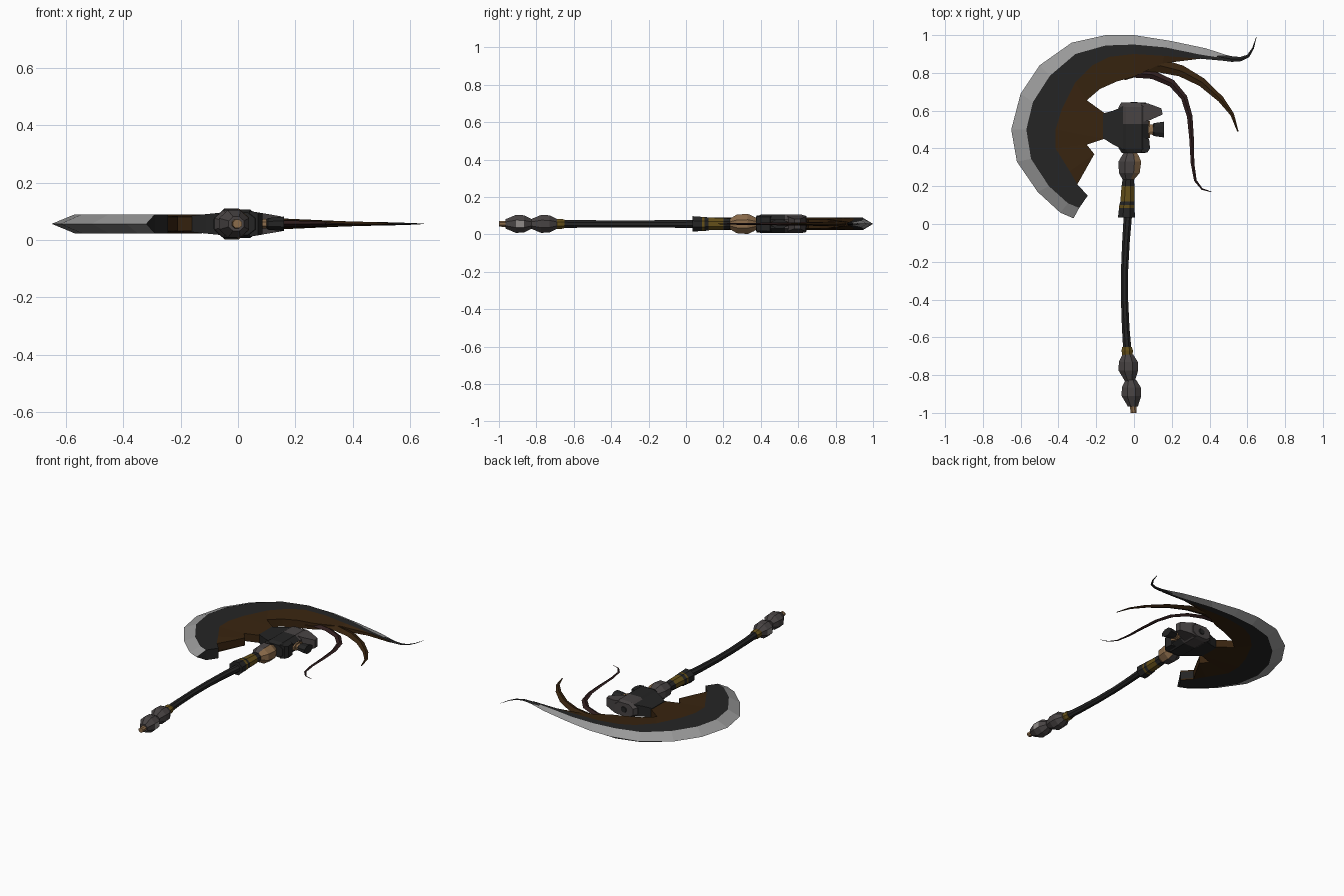
import bpy, bmesh, math
from mathutils import Vector

cube = bpy.data.objects.get("Cube")
if cube:
    bpy.data.objects.remove(cube)

MID = .056  # height of the flat symmetry plane


def material(name, r, g, b):
    m = bpy.data.materials.new(name)
    m.use_nodes = True
    m.diffuse_color = (r, g, b, 1)
    bsdf = next(n for n in m.node_tree.nodes if n.type == 'BSDF_PRINCIPLED')
    bsdf.inputs["Base Color"].default_value = (r, g, b, 1)
    bsdf.inputs["Roughness"].default_value = .8
    return m


steel = material("steel edge", .32, .32, .32)
dark = material("dark iron", .018, .018, .018)
brown = material("dark brown", .04, .018, .005)
gold = material("old gold", .13, .08, .01)
grey = material("warm grey", .065, .057, .057)
tan = material("tan bronze", .26, .15, .07)
pale = material("pale grey", .28, .26, .25)
plum = material("dark plum", .03, .013, .013)


def finish(name, bm, mats):
    """Weld, orient and link a mesh built around the symmetry plane."""
    bmesh.ops.remove_doubles(bm, verts=bm.verts, dist=.0005)
    bmesh.ops.recalc_face_normals(bm, faces=bm.faces)
    me = bpy.data.meshes.new(name)
    bm.to_mesh(me)
    bm.free()
    for m in mats:
        me.materials.append(m)
    ob = bpy.data.objects.new(name, me)
    ob.location.z = MID
    bpy.context.collection.objects.link(ob)
    return ob


def loft(name, rings, mats, rule=None):
    """Skin closed rings; rule(segment, face centre) picks the material."""
    bm = bmesh.new()
    loops = [[bm.verts.new(p) for p in ring] for ring in rings]
    n = len(loops[0])
    for s, (a, b) in enumerate(zip(loops, loops[1:])):
        for i in range(n):
            j = (i + 1) % n
            f = bm.faces.new((a[i], a[j], b[j], b[i]))
            if rule:
                f.material_index = rule(s, f.calc_center_median())
    for s, ring in ((0, loops[0]), (len(rings) - 2, loops[-1])):
        f = bm.faces.new(ring)
        if rule:
            f.material_index = rule(s, f.calc_center_median())
    return finish(name, bm, mats)


def turned(name, sections, mats, rule=None, sides=8, flat=.92, axis='y'):
    """Faceted turned part: sections are (along, offset, radius)."""
    rings = []
    for along, off, r in sections:
        ring = []
        for i in range(sides):
            t = math.tau * (i + .5) / sides
            u = off + r * math.cos(t) / math.cos(math.pi / sides)
            w = r * flat * math.sin(t) / math.cos(math.pi / sides)
            ring.append((u, along, w) if axis == 'y' else (along, u, w))
        rings.append(ring)
    return loft(name, rings, mats, rule)


def strand(name, path, width, thick, mat):
    """Tapering curved blade with a diamond section."""
    pts = [Vector((x, y, 0)) for x, y in path]
    rings = []
    for i, p in enumerate(pts):
        d = (pts[min(i + 1, len(pts) - 1)] - pts[max(i - 1, 0)]).normalized()
        side = Vector((-d.y, d.x, 0))
        k = 1 - .93 * i / (len(pts) - 1)
        up = Vector((0, 0, thick * k))
        rings.append([p + side * width * k, p + up, p - side * width * k, p - up])
    return loft(name, rings, [mat])


# Crescent blade: four contour rows running from the lower horn to the tail
edge = [(-.32, .03), (-.39, .06), (-.51, .17), (-.62, .33), (-.65, .5), (-.6, .69), (-.5, .84),
        (-.33, .96), (-.15, 1), (0, 1), (.19, .97), (.38, .93), (.52, .885)]
bevel = [(-.29, .085), (-.35, .11), (-.45, .2), (-.545, .345), (-.57, .5), (-.535, .645),
         (-.445, .785), (-.31, .9), (-.15, .945), (0, .95), (.165, .935), (.35, .897), (.51, .872)]
band = [(-.245, .15), (-.3, .21), (-.34, .28), (-.415, .4), (-.415, .5), (-.385, .6), (-.31, .75),
        (-.22, .84), (-.13, .885), (0, .9), (.16, .89), (.35, .875), (.5, .862)]
web = [band[0], band[1], (-.21, .37), (-.25, .42), (-.16, .45), (-.16, .59), (-.25, .655),
       (-.18, .715), (-.09, .755), (0, .78), (.15, .85)] + band[11:]


def blade_half(x):
    return .033 if x < -.15 else .033 - .029 * (x + .15) / .67


bm = bmesh.new()
sheets = []
for sign in (1, -1):
    rows = [[bm.verts.new((x, y, sign * k * blade_half(e[0]))) for (x, y), e in zip(row, edge)]
            for row, k in ((edge, 0), (bevel, 1), (band, 1), (web, .75))]
    sheets.append(rows)
    for r in range(3):
        for c in range(len(edge) - 1):
            f = bm.faces.new((rows[r][c], rows[r][c + 1], rows[r + 1][c + 1], rows[r + 1][c]))
            f.material_index = r
top, low = sheets
for c in range(len(edge) - 1):  # inner rim
    f = bm.faces.new((top[3][c], top[3][c + 1], low[3][c + 1], low[3][c]))
    f.material_index = 2 if c else 1
for c in (0, -1):  # end walls
    for r in range(3):
        f = bm.faces.new((top[r][c], top[r + 1][c], low[r + 1][c], low[r][c]))
        f.material_index = 1
finish("crescent_blade", bm, [steel, dark, brown])

# Curling strands behind the blade
strand("blade_tail", [(.44, .886), (.52, .873), (.565, .873), (.605, .89), (.63, .93), (.648, .99)],
       .018, .007, dark)
strand("outer_strand", [(-.06, .81), (.04, .832), (.14, .838), (.25, .81), (.36, .75), (.46, .66),
                        (.52, .58), (.55, .49)], .05, .02, brown)
strand("inner_strand", [(0, .8), (.1, .79), (.2, .745), (.265, .67), (.295, .57), (.305, .45),
                        (.31, .32), (.325, .23), (.36, .185), (.41, .17)], .025, .014, plum)

# Wedge socket joining blade and head
loft("blade_socket", [[(x, y0, h), (x, y1, h), (x, y1, -h), (x, y0, -h)]
                      for x, y0, y1, h in ((-.165, .455, .585, .028), (-.11, .42, .6, .034),
                                           (-.05, .39, .625, .04))], [dark])

# Head block: chamfered section swept along the handle direction
half = [(-.085, .025), (-.045, .052), (.045, .052), (.08, .025)]
section = half + [(x, -z) for x, z in reversed(half)]
loft("head_block", [[(x * k, y, z * k) for x, z in section]
                    for y, k in ((.375, .75), (.4, .95), (.53, .95), (.62, .95), (.643, .8))],
     [dark, grey], lambda s, c: int(s > 1))


def jaw(name, outline, mat):
    """Flat spur thinning toward +x."""
    rings = [[(x, y, sign * (.045 - .17 * (x - .04))) for x, y in outline] for sign in (1, -1)]
    return loft(name, rings, [mat])


jaw("upper_jaw", [(.04, .64), (.075, .638), (.145, .612), (.152, .58), (.085, .55), (.04, .54)], grey)
jaw("lower_jaw", [(.04, .46), (.08, .45), (.085, .4), (.07, .378), (.04, .378)], dark)

# Side plug and back cap
turned("plug_collar", [(.06, .5, .048), (.085, .5, .045)], [tan], flat=.5, axis='x')
turned("plug", [(.07, .5, .025), (.1, .5, .028), (.105, .5, .034), (.16, .5, .042)],
       [tan, dark], lambda s, c: int(s > 0), flat=.6, axis='x')
turned("back_cap", [(.64, 0, .022), (.647, 0, .018)], [dark])

# Neck knob under the head, bronze on its +x side
turned("neck_knob", [(.235, -.03, .03), (.27, -.025, .055), (.33, -.022, .06), (.36, -.02, .045),
                     (.385, -.02, .03)], [grey, tan], lambda s, c: int(c.x > -.01), flat=.9)

# Banded collar
turned("collar", [(.035, -.04, .045), (.085, -.038, .041), (.1, -.037, .041), (.12, -.035, .037),
                  (.2, -.032, .034), (.24, -.03, .03)],
       [dark, gold], lambda s, c: int(s in (1, 3)))

# Slightly bowed shaft
turned("shaft", [(.05, -.032, .022), (-.1, -.043, .02), (-.25, -.05, .019), (-.4, -.05, .019),
                 (-.55, -.044, .02), (-.67, -.035, .022)], [dark], flat=1)

# Foot ring, two pommel knobs and the tip
turned("foot_ring", [(-.65, -.037, .025), (-.67, -.036, .03), (-.7, -.035, .027)], [gold])
for name, y, x, pale_side in (("upper_pommel", -.69, -.03, -1), ("lower_pommel", -.825, -.014, 1)):
    turned(name, [(y, x - .003, .028), (y - .04, x, .05), (y - .085, x, .052), (y - .14, x + .008, .027)],
           [grey, pale],
           lambda s, c, x=x, d=pale_side: int(s == 1 and (c.x - x) * d > .045))
turned("pommel_tip", [(-.95, -.005, .018), (-1, -.002, .016)], [tan])
